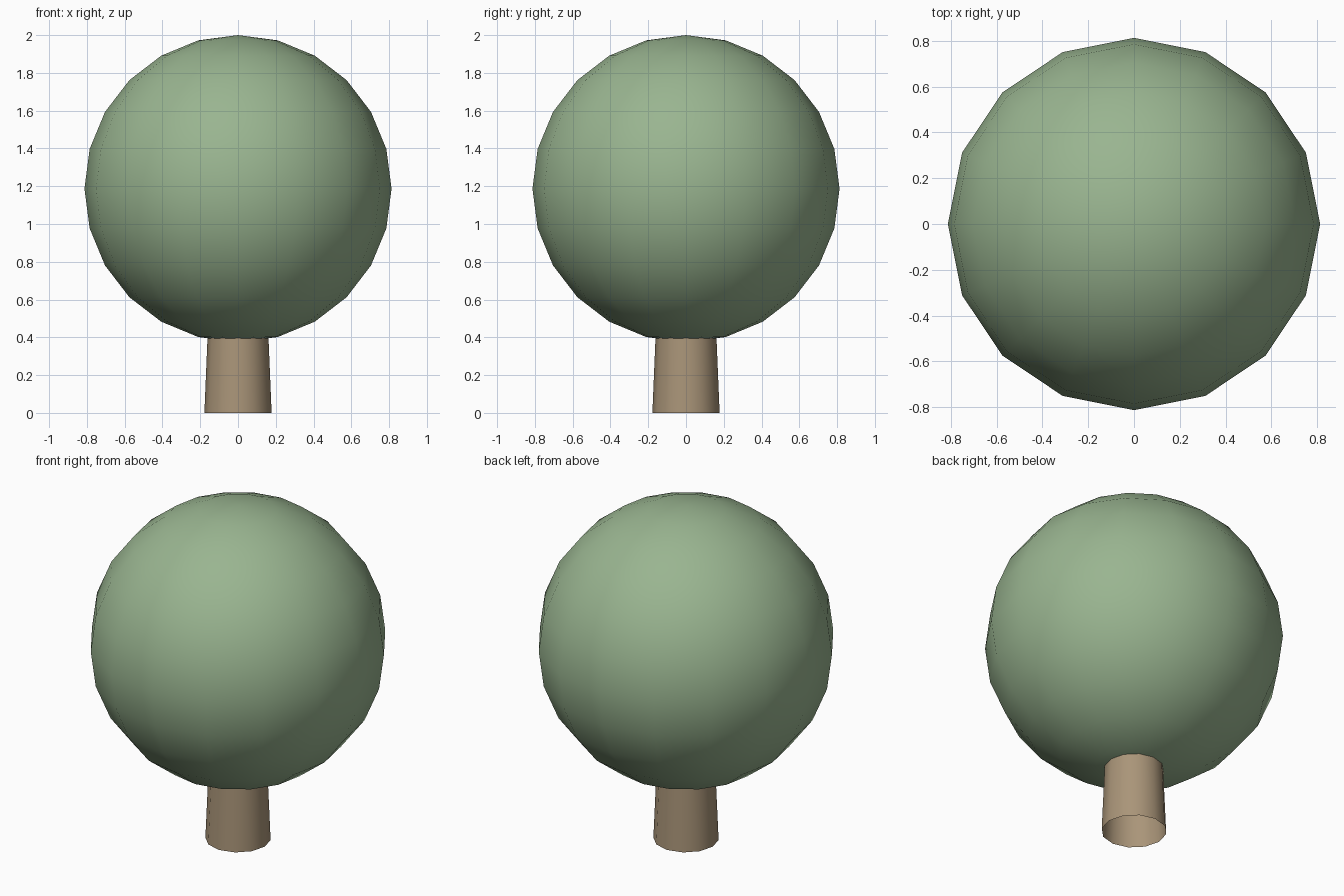
import bpy

if "Cube" in bpy.data.objects:
    bpy.data.objects.remove(bpy.data.objects["Cube"])


def finish(obj, name, color):
    obj.name = name
    mat = bpy.data.materials.new(name + "_color")
    mat.diffuse_color = color
    mat.use_nodes = True
    mat.node_tree.nodes["Principled BSDF"].inputs["Base Color"].default_value = mat.diffuse_color
    obj.data.materials.append(mat)
    for p in obj.data.polygons:
        p.use_smooth = True


# Round crown: 16 segments, 12 rings
bpy.ops.mesh.primitive_uv_sphere_add(segments=16, ring_count=12, radius=0.813,
                                     location=(0, 0, 1.187))
finish(bpy.context.object, "foliage", (0.32, 0.46, 0.28, 1))

# Tapered trunk, open at both ends, running up into the crown
bpy.ops.mesh.primitive_cone_add(vertices=12, radius1=0.178, radius2=0.155,
                                depth=0.55, end_fill_type='NOTHING',
                                location=(0, 0, 0.275))
finish(bpy.context.object, "trunk", (0.40, 0.30, 0.19, 1))
